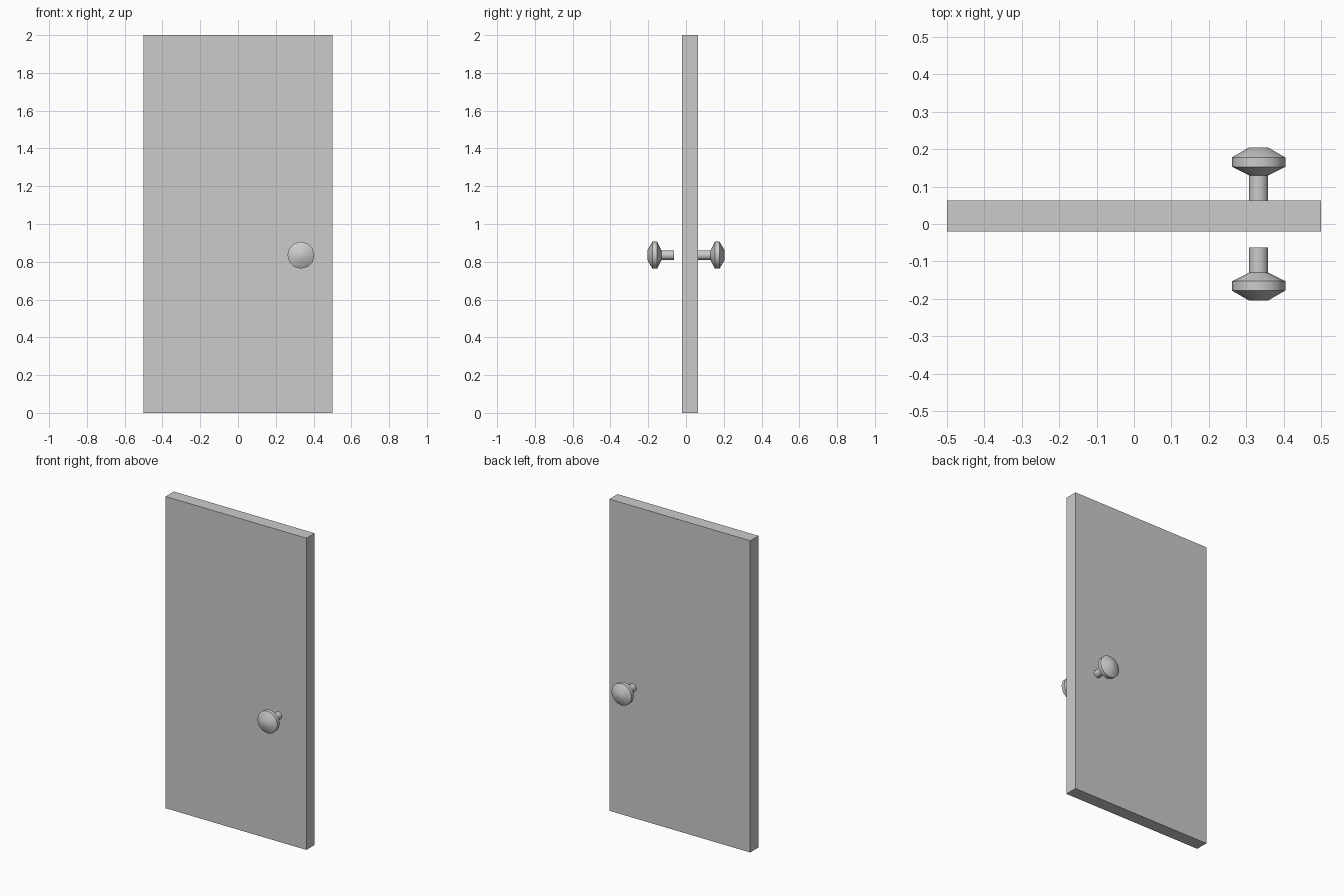
import bpy, bmesh, math

if "Cube" in bpy.data.objects:
    bpy.data.objects.remove(bpy.data.objects["Cube"])

KNOB_X, KNOB_Z, SIDES = 0.333, 0.835, 12
# (distance from y = 0, radius) from stem to outer face
PROFILE = [(0.063, 0.0255), (0.13, 0.0255), (0.153, 0.0715),
           (0.178, 0.0715), (0.2045, 0.0255)]


def add_object(name, bm):
    bmesh.ops.recalc_face_normals(bm, faces=bm.faces)
    mesh = bpy.data.meshes.new(name)
    bm.to_mesh(mesh)
    bm.free()
    obj = bpy.data.objects.new(name, mesh)
    bpy.context.collection.objects.link(obj)
    return obj


def knob(name, side):
    bm = bmesh.new()
    rings = []
    for d, r in PROFILE:
        angles = [2 * math.pi * i / SIDES for i in range(SIDES)]
        rings.append([bm.verts.new((r * math.cos(a), side * d, r * math.sin(a)))
                      for a in angles])
    for a, b in zip(rings, rings[1:]):
        for i in range(SIDES):
            j = (i + 1) % SIDES
            bm.faces.new((a[i], a[j], b[j], b[i]))
    bm.faces.new(rings[0])
    bm.faces.new(rings[-1])
    obj = add_object(name, bm)
    obj.location = (KNOB_X, 0, KNOB_Z)
    bpy.ops.object.select_all(action='DESELECT')
    obj.select_set(True)
    bpy.context.view_layer.objects.active = obj
    bpy.ops.object.shade_smooth_by_angle(angle=math.radians(40))


# Door slab
bm = bmesh.new()
bmesh.ops.create_cube(bm, size=1)
bmesh.ops.scale(bm, vec=(1.0, 0.083, 2.0), verts=bm.verts)
bmesh.ops.translate(bm, vec=(0, 0.0215, 1.0), verts=bm.verts)
add_object("door_panel", bm)

# Knobs on both sides
knob("front_knob", -1)
knob("back_knob", 1)
